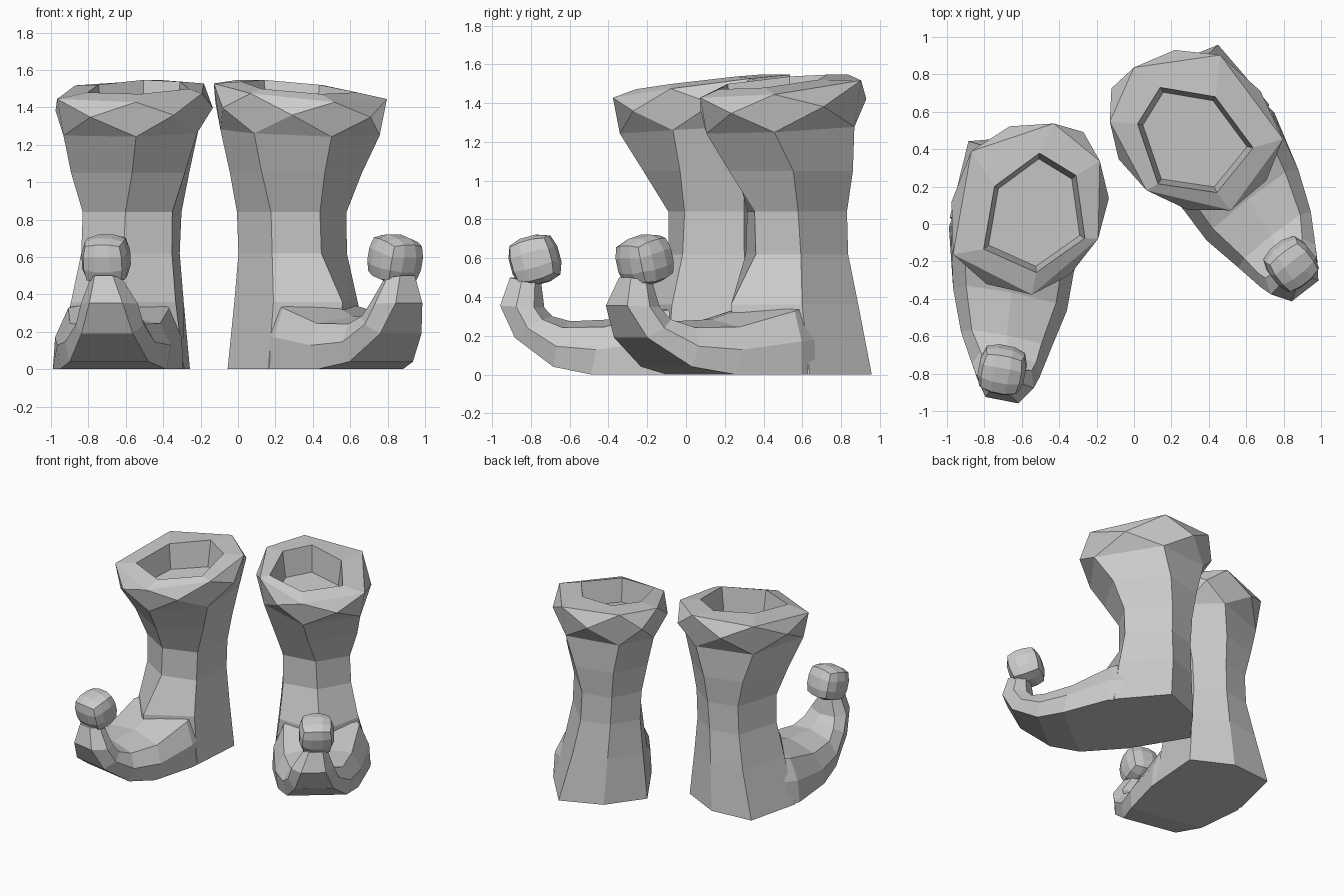
import bpy, bmesh
from math import radians
from mathutils import Matrix, Vector

if "Cube" in bpy.data.objects:
    bpy.data.objects.remove(bpy.data.objects["Cube"])


def finish(name, bm, place):
    bmesh.ops.transform(bm, matrix=place, verts=bm.verts)
    bmesh.ops.recalc_face_normals(bm, faces=bm.faces)
    me = bpy.data.meshes.new(name)
    bm.to_mesh(me)
    bm.free()
    ob = bpy.data.objects.new(name, me)
    bpy.context.collection.objects.link(ob)
    return ob


def add_ring(bm, pts):
    return [bm.verts.new(p) for p in pts]


def bridge(bm, a, b):
    n = len(a)
    for i in range(n):
        j = (i + 1) % n
        bm.faces.new((a[i], a[j], b[j], b[i]))


# Hexagon rings of the shaft: outer front, front, inner front, inner back, back, outer back
SHAFT = [
    (0.00, [(.43, -.12), (.07, -.30), (-.28, -.12), (-.23, .30), (.09, .39), (.41, .30)]),
    (0.36, [(.34, -.10), (.05, -.34), (-.23, -.10), (-.20, .28), (.06, .37), (.31, .29)]),
    (0.62, [(.29, -.07), (.04, -.17), (-.20, -.05), (-.18, .27), (.04, .36), (.25, .27)]),
    (0.84, [(.28, -.08), (.03, -.17), (-.20, -.04), (-.19, .27), (.03, .37), (.24, .27)]),
    (1.05, [(.33, -.15), (-.03, -.29), (-.27, -.05), (-.23, .28), (.02, .40), (.29, .27)]),
]
RIM = [(.375, -.31), (-.08, -.44), (-.37, -.08), (-.30, .33), (-.02, .48), (.385, .25)]
HOLE = [(.22, -.25), (-.08, -.32), (-.30, -.09), (-.19, .23), (.025, .31), (.227, .09)]


def tilted(pts, z, slope, s=1.0):
    return [(x * s, y * s, z + slope * y) for x, y in pts]


def shaft(name, place):
    bm = bmesh.new()
    rings = [add_ring(bm, [(x, y, z) for x, y in pts]) for z, pts in SHAFT]
    low = add_ring(bm, tilted(RIM, 1.265, .05, .92))
    rings.append(low)
    for a, b in zip(rings, rings[1:]):
        bridge(bm, a, b)
    bm.faces.new(rings[0])
    # Cuff: diamonds at the corners, triangles between them
    mids = [((Vector(RIM[i]) + Vector(RIM[(i + 1) % 6])) / 2) for i in range(6)]
    mid = add_ring(bm, tilted(mids, 1.385, .10, 1.15))
    top = add_ring(bm, tilted(RIM, 1.485, .13))
    for i in range(6):
        j = (i + 1) % 6
        bm.faces.new((top[i], top[j], mid[i]))
        bm.faces.new((low[i], mid[i], low[j]))
        bm.faces.new((top[i], mid[i], low[i], mid[i - 1]))
    # Rim and recessed opening
    hole = add_ring(bm, tilted(HOLE, 1.51, .12))
    floor = add_ring(bm, tilted(HOLE, 1.32, .08, .9))
    bridge(bm, top, hole)
    bridge(bm, hole, floor)
    bm.faces.new(floor)
    return finish(name, bm, place)


# Foot stations: centre x, bottom (y, z), top (y, z), half widths low / middle / top
FOOT = [
    (.07, (.02, .00), (.02, .42), (.33, .29, .22)),
    (.07, (-.17, .00), (-.15, .38), (.355, .345, .275)),
    (.03, (-.52, .00), (-.45, .285), (.29, .31, .245)),
    (.01, (-.73, .04), (-.68, .275), (.215, .245, .19)),
    (-.02, (-.94, .19), (-.77, .30), (.14, .185, .15)),
    (-.03, (-1.025, .355), (-.81, .345), (.09, .155, .125)),
    (-.01, (-.985, .50), (-.83, .47), (.05, .085, .06)),
]


def foot(name, place):
    bm = bmesh.new()
    rings = []
    for c, (yb, zb), (yt, zt), (wl, wm, wt) in FOOT:
        section = [(-wl, 0), (wl, 0), (wm, .45), (wt, .86), (0, 1), (-wt, .86), (-wm, .45)]
        rings.append(add_ring(bm, [(c + w, yb + (yt - yb) * t, zb + (zt - zb) * t)
                                   for w, t in section]))
    for a, b in zip(rings, rings[1:]):
        bridge(bm, a, b)
    bm.faces.new(rings[0])
    bm.faces.new(rings[-1])
    return finish(name, bm, place)


def toe_ball(name, place):
    # Rounded cube with a 3 x 3 grid on each side
    bm = bmesh.new()
    bmesh.ops.create_cube(bm, size=2)
    bmesh.ops.subdivide_edges(bm, edges=bm.edges[:], cuts=2, use_grid_fill=True)
    for v in bm.verts:
        v.co = (v.co.normalized() * .72 + v.co * .28) * .134
    local = Matrix.Translation((0, -.865, .59)) @ Matrix.Rotation(radians(15), 4, 'X')
    return finish(name, bm, place @ local)


# The two boots: mirrored shapes, each turned outwards
for side, flip, x, y, angle in (("right", 1, .31, .47, 37.8), ("left", -1, -.54, .07, -11)):
    place = (Matrix.Translation((x, y, 0)) @ Matrix.Rotation(radians(angle), 4, 'Z')
             @ Matrix.Diagonal((flip, 1, 1, 1)))
    shaft(side + "_boot_shaft", place)
    foot(side + "_boot_foot", place)
    toe_ball(side + "_toe_ball", place)
